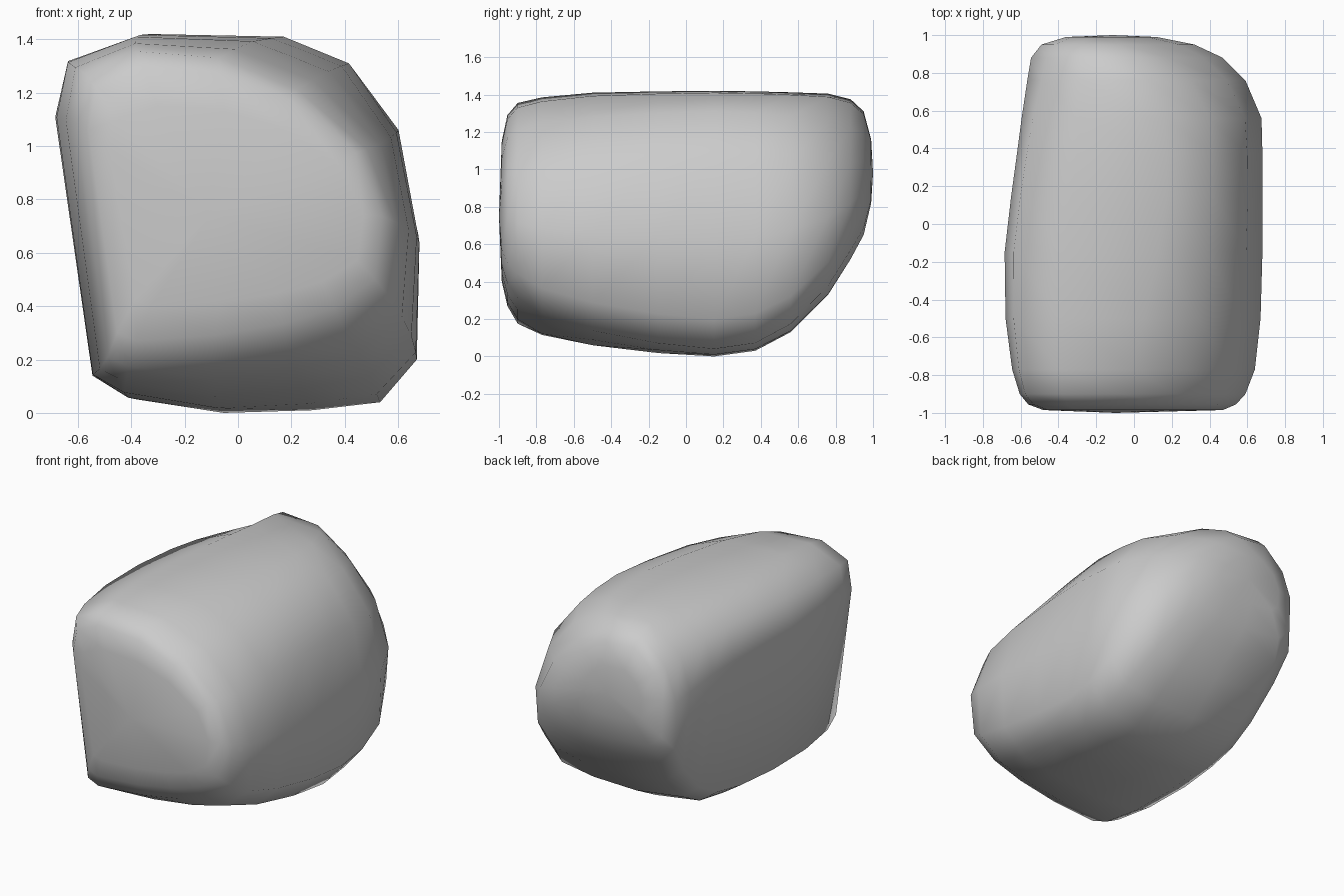
import bpy, bmesh

# Cross-sections (x, z): blunt front end, full middle, tapered back; same point order
FRONT = [(-.60, 1.29), (-.63, 1.10), (-.51, .20), (-.43, .165), (-.10, .19), (.18, .24), (.40, .31),
         (.57, .44), (.60, .72), (.49, 1.00), (.22, 1.23), (-.08, 1.35), (-.40, 1.375)]
MIDDLE = [(-.63, 1.32), (-.68, 1.11), (-.54, .14), (-.40, .05), (-.07, .0), (.27, .01), (.53, .04),
          (.67, .20), (.68, .63), (.60, 1.06), (.41, 1.31), (.16, 1.41), (-.35, 1.42)]
BACK = [(-.46, 1.18), (-.54, .95), (-.53, .62), (-.42, .51), (-.07, .47), (.17, .47), (.34, .52),
        (.44, .63), (.46, .78), (.36, 1.00), (.18, 1.20), (-.02, 1.34), (-.28, 1.36)]
PROFILES = [FRONT, MIDDLE, BACK]

# Stations: y, blend front 0 / middle 1 / back 2, x min, x max, z min, z max
STATIONS = [
    (-.985, 0, -.48, .47, .40, 1.15),
    (-.955, 0, -.56, .54, .27, 1.29),
    (-.90, 0, -.605, .59, .175, 1.355),
    (-.77, .25, -.645, .64, .115, 1.385),
    (-.50, .55, -.68, .67, .06, 1.41),
    (-.15, .85, -.685, .68, .018, 1.417),
    (.15, 1, -.65, .68, .0, 1.42),
    (.37, 1.1, -.62, .68, .03, 1.417),
    (.56, 1.3, -.595, .675, .13, 1.412),
    (.76, 1.7, -.565, .59, .33, 1.405),
    (.88, 2, -.545, .47, .52, 1.375),
    (.95, 2, -.49, .32, .65, 1.31),
    (.99, 2, -.36, .12, .82, 1.16),
]


def section(t, x0, x1, z0, z1):
    """Blend the profiles and fit the result to the given bounds."""
    k = min(int(t), 1)
    pts = [(a[0] + (b[0] - a[0]) * (t - k), a[1] + (b[1] - a[1]) * (t - k))
           for a, b in zip(PROFILES[k], PROFILES[k + 1])]
    xs, zs = [p[0] for p in pts], [p[1] for p in pts]
    return [(x0 + (x - min(xs)) / (max(xs) - min(xs)) * (x1 - x0),
             z0 + (z - min(zs)) / (max(zs) - min(zs)) * (z1 - z0)) for x, z in pts]


# Loft the boulder through its stations
bm = bmesh.new()
rings = [[bm.verts.new((x, y, z)) for x, z in section(*rest)] for y, *rest in STATIONS]
n = len(FRONT)
for a, b in zip(rings, rings[1:]):
    for i in range(n):
        j = (i + 1) % n
        bm.faces.new((a[i], a[j], b[j], b[i]))

# Slightly domed end caps
for ring, tip in ((rings[0], (-.1, -1, .75)), (rings[-1], (-.11, 1, .98))):
    v = bm.verts.new(tip)
    for i in range(n):
        bm.faces.new((ring[i], ring[(i + 1) % n], v))

bmesh.ops.recalc_face_normals(bm, faces=bm.faces)
for f in bm.faces:
    f.smooth = True
mesh = bpy.data.meshes.new("boulder")
bm.to_mesh(mesh)
bm.free()
boulder = bpy.data.objects.new("boulder", mesh)
bpy.context.collection.objects.link(boulder)
